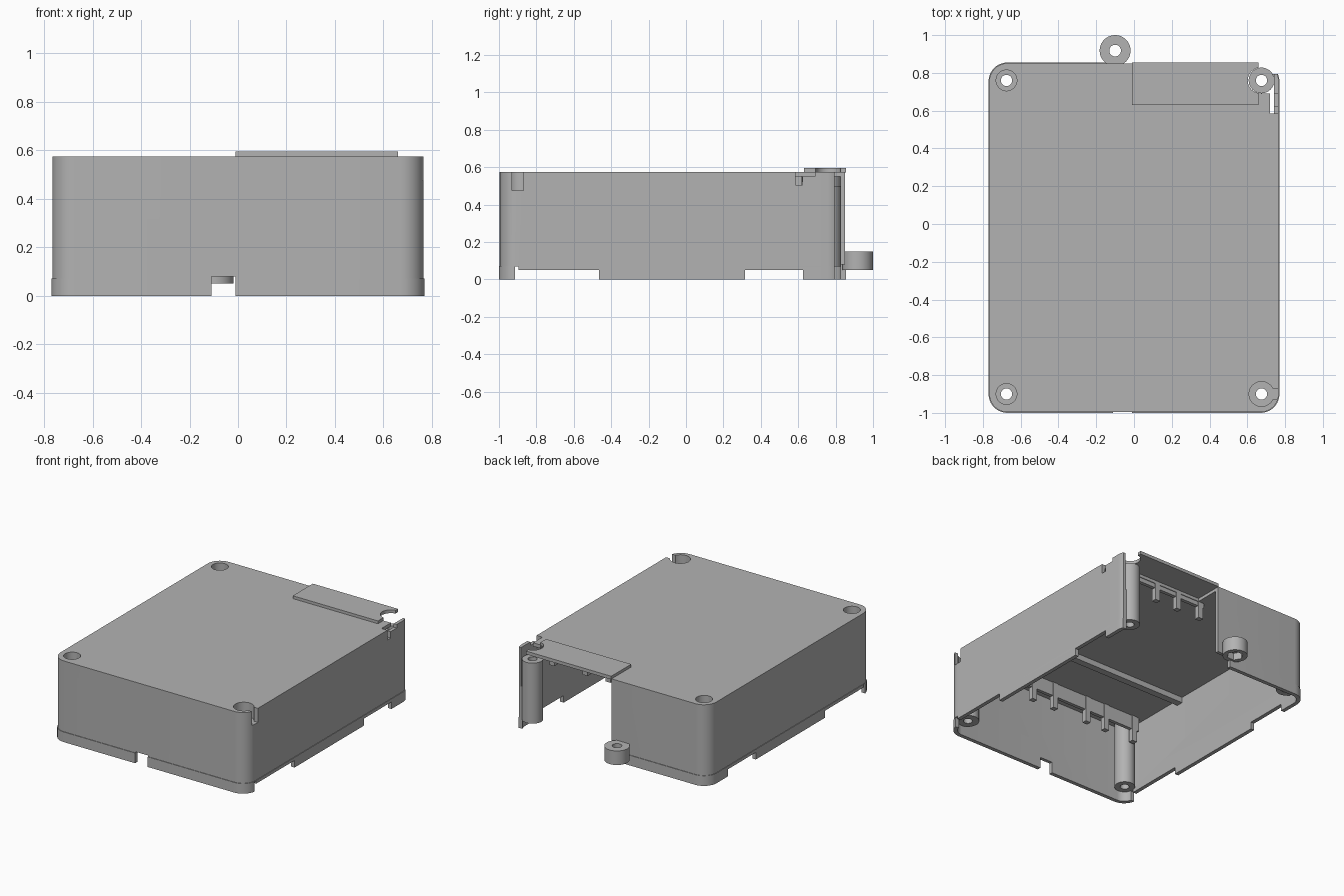
import bpy, bmesh, math
from mathutils import Matrix

old = bpy.data.objects.get("Cube")
if old:
    bpy.data.objects.remove(old)

grey = bpy.data.materials.new("light_grey_plastic")
grey.use_nodes = True
grey.diffuse_color = (0.448, 0.448, 0.448, 1)
grey.node_tree.nodes["Principled BSDF"].inputs["Base Color"].default_value = grey.diffuse_color


def finish(name, bm):
    bmesh.ops.recalc_face_normals(bm, faces=bm.faces)
    me = bpy.data.meshes.new(name)
    bm.to_mesh(me)
    bm.free()
    me.materials.append(grey)
    ob = bpy.data.objects.new(name, me)
    bpy.context.collection.objects.link(ob)
    return ob


def prism(name, pts, z0, z1):
    bm = bmesh.new()
    face = bm.faces.new([bm.verts.new((x, y, z0)) for x, y in pts])
    ext = bmesh.ops.extrude_face_region(bm, geom=[face])
    for v in ext["geom"]:
        if isinstance(v, bmesh.types.BMVert):
            v.co.z = z1
    return finish(name, bm)


def box(name, x0, x1, y0, y1, z0, z1):
    return prism(name, [(x0, y0), (x1, y0), (x1, y1), (x0, y1)], z0, z1)


def cyl(name, x, y, r, z0, z1, n=40):
    step = math.tau / n
    pts = [(x + r * math.cos(i * step), y + r * math.sin(i * step)) for i in range(n)]
    return prism(name, pts, z0, z1)


def rounded(name, inset, z0, z1):
    hx, hy, r, n = 0.77 - inset, 0.9275 - inset, 0.1 - inset, 10
    pts = []
    for q, (sx, sy) in enumerate([(1, 1), (-1, 1), (-1, -1), (1, -1)]):
        for i in range(n + 1):
            a = (q + i / n) * math.pi / 2
            pts.append((sx * (hx - r) + r * math.cos(a),
                        sy * (hy - r) + r * math.sin(a) - 0.0725))
    return prism(name, pts, z0, z1)


def cut(targets, cutter):
    for ob in targets:
        mod = ob.modifiers.new("cut", "BOOLEAN")
        mod.operation, mod.solver, mod.object = "DIFFERENCE", "EXACT", cutter
        bpy.context.view_layer.objects.active = ob
        bpy.ops.object.modifier_apply(modifier=mod.name)
    bpy.data.objects.remove(cutter)


TOP = 0.575

# Hollow cover and slightly wider bottom lip
shell = rounded("cover_shell", 0.004, 0, TOP)
cut([shell], rounded("cavity", 0.028, -0.1, TOP - 0.025))
lip = rounded("bottom_lip", 0, 0, 0.072)
cut([lip], rounded("lip_cavity", 0.027, -0.1, 0.2))
both = [shell, lip]

# Gaps along the bottom edges of both side walls
for y0, y1, z in [(-0.915, -0.895, 0.07), (-0.9, -0.465, 0.05), (0.315, 0.625, 0.05)]:
    cut(both, box("side_gap", -1, 1, y0, y1, -0.1, z))
# Notch in front and back walls
cut(both, box("cable_notch", -0.11, -0.01, -1.1, 1, -0.1, 0.08))
# Open rear corner, from the middle to the side wall
cut(both, box("rear_opening", -0.01, 0.9, 0.795, 1.1, -0.1, 0.8))
cut([shell], box("lid_opening", -0.01, 0.66, 0.65, 1.0, 0.3, 0.8))
cut([shell], box("lid_corner", 0.6, 0.742, 0.69, 1.0, 0.3, 0.8))
# Slot and notches next to the open corner
cut([shell], box("slot", 0.72, 0.742, 0.59, 0.7, 0.3, 0.8))
cut([shell], box("side_notch", 0.72, 0.9, 0.585, 0.622, 0.505, 0.8))
cut([shell], box("side_step", 0.742, 0.9, 0.6, 0.69, 0.55, 0.8))

# Raised tab above the rear opening
tab = box("raised_tab", -0.01, 0.66, 0.63, 0.855, TOP - 0.003, TOP + 0.02)
cut([tab], cyl("tab_bite", 0.67, 0.76, 0.068, 0.3, 0.8))

# Screw posts with counterbored holes
parts = [shell, lip, tab]
for name, x, y, bore in [("front_right", -0.675, -0.9, 0.055), ("front_left", 0.675, -0.9, 0.066),
                         ("back_right", -0.675, 0.76, 0.055), ("back_left", 0.675, 0.76, 0.055)]:
    open_corner = name == "back_left"
    top = 0.5 if open_corner else TOP - 0.01
    post = cyl(name + "_screw_post", x, y, max(0.068, bore + 0.009), 0.07, top)
    cut([post], cyl("hole", x, y, 0.03, -0.1, 0.9))
    if not open_corner:
        cut([post, shell], cyl("bore", x, y, bore, 0.475, 0.9))
    if name == "front_left":
        cut([post, shell], box("bore_side", x, 0.9, -0.93, -0.87, 0.475, 0.9))
    parts.append(post)
parts.append(box("post_web", 0.72, 0.75, 0.745, 0.775, 0.07, 0.5))

# Hanging fences with teeth, and the cross rib under the lid
fences = [("front", -0.81, -0.7, 0.5, [-0.66, -0.42, -0.26, 0.02, 0.2, 0.46], 0.36),
          ("rear", 0.62, -0.06, 0.64, [-0.03, 0.16, 0.34, 0.6], 0.43)]
for name, y, x0, x1, teeth, low in fences:
    parts.append(box(name + "_fence", x0, x1, y, y + 0.025, low + 0.09, TOP - 0.01))
    for x in teeth:
        parts.append(box(name + "_fence_tooth", x - 0.02, x + 0.02, y - 0.005, y + 0.03, low, TOP - 0.01))
parts.append(box("cross_rib", -0.75, 0.75, -0.44, -0.39, 0.51, TOP - 0.01))

# Mounting lug with a nut recess underneath
lug = cyl("mounting_lug", -0.1, 0.918, 0.082, 0.05, 0.15)
cut([lug], cyl("lug_hole", -0.1, 0.918, 0.031, -0.1, 0.3))
cut([lug], cyl("nut_recess", -0.1, 0.918, 0.055, -0.1, 0.1, 6))
parts.append(lug)

# Smooth the round walls and keep edges sharp
bpy.ops.object.select_all(action="DESELECT")
for ob in parts:
    ob.select_set(True)
bpy.context.view_layer.objects.active = shell
bpy.ops.object.shade_smooth_by_angle(angle=math.radians(30))
